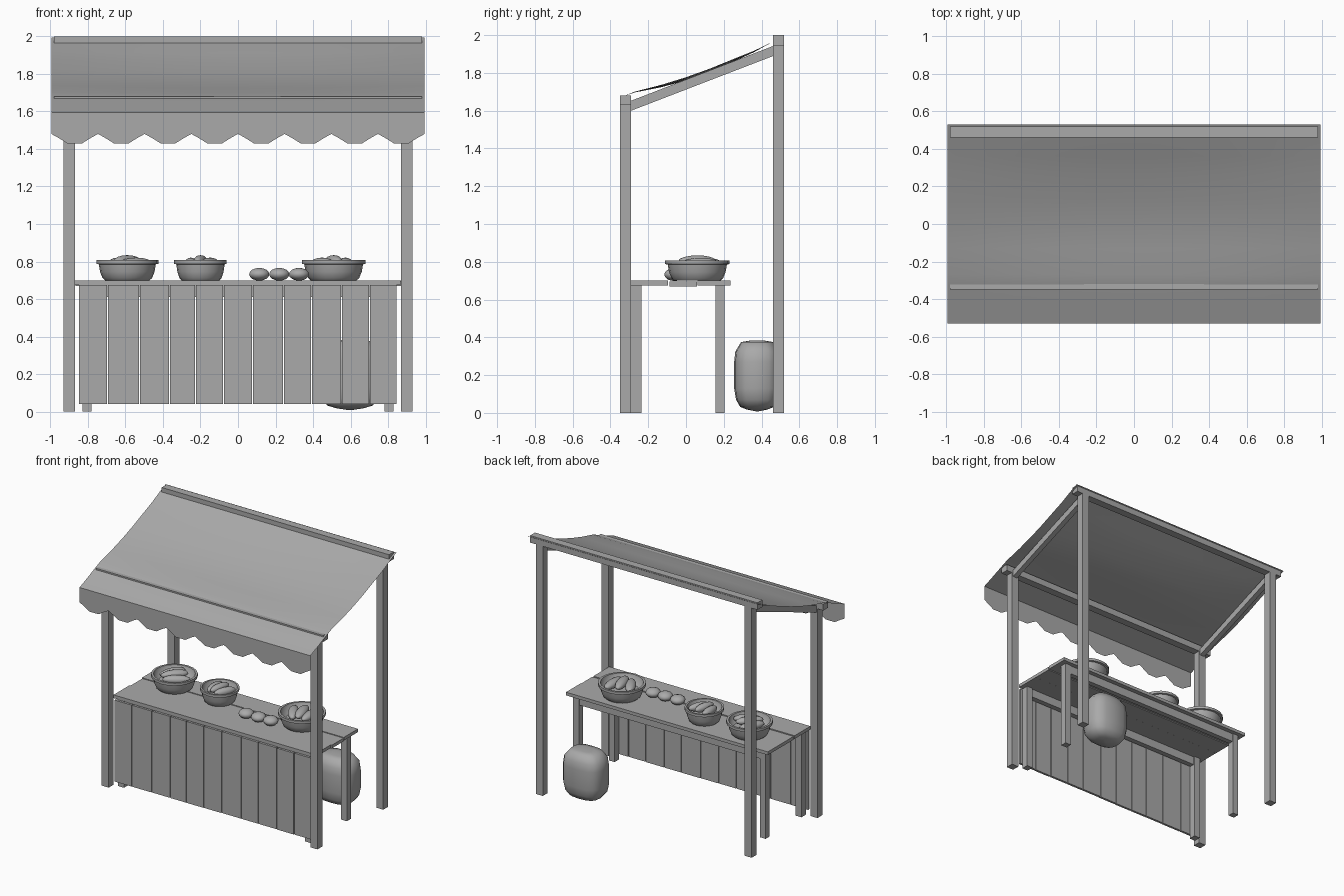
import bpy, bmesh, math, random
from mathutils import Vector

random.seed(4)
if "Cube" in bpy.data.objects:
    bpy.data.objects.remove(bpy.data.objects["Cube"], do_unlink=True)

grey = bpy.data.materials.new("plain grey")
grey.use_nodes = True
grey.diffuse_color = (0.4, 0.4, 0.4, 1)
grey.node_tree.nodes["Principled BSDF"].inputs["Base Color"].default_value = (0.4, 0.4, 0.4, 1)


def finish(name, bm, smooth=None, fix=True):
    if fix:
        bmesh.ops.recalc_face_normals(bm, faces=bm.faces)
    mesh = bpy.data.meshes.new(name)
    bm.to_mesh(mesh)
    bm.free()
    mesh.materials.append(grey)
    obj = bpy.data.objects.new(name, mesh)
    bpy.context.collection.objects.link(obj)
    if smooth:
        bpy.ops.object.select_all(action='DESELECT')
        obj.select_set(True)
        bpy.context.view_layer.objects.active = obj
        bpy.ops.object.shade_smooth_by_angle(angle=math.radians(smooth))
    return obj


def box(name, x, y, z):
    """Box from three (low, high) ranges."""
    bm = bmesh.new()
    bmesh.ops.create_cube(bm, size=1)
    for v in bm.verts:
        v.co = [r[0] if c < 0 else r[1] for c, r in zip(v.co, (x, y, z))]
    return finish(name, bm)


def rings(name, centre, profile, sides, shape, smooth):
    """Stack of closed rings; profile holds (scale, height) and ends are capped."""
    bm = bmesh.new()
    loops = []
    for r, z in profile:
        loops.append([bm.verts.new((centre[0] + r * px, centre[1] + r * py, centre[2] + z))
                      for px, py in (shape(2 * math.pi * i / sides) for i in range(sides))])
    for a, b in zip(loops, loops[1:]):
        for i in range(sides):
            j = (i + 1) % sides
            bm.faces.new((a[i], a[j], b[j], b[i]))
    bm.faces.new(loops[0])
    bm.faces.new(loops[-1])
    return finish(name, bm, smooth)


def blob(name, loc, size, turn=0):
    bm = bmesh.new()
    bmesh.ops.create_uvsphere(bm, u_segments=14, v_segments=8, radius=1)
    obj = finish(name, bm, 60)
    obj.location, obj.scale, obj.rotation_euler = loc, size, (0, 0, turn)
    return obj


def circle(a):
    return math.cos(a), math.sin(a)


# Frame posts, cross beams and sloping rafters
FRONT, BACK = (-0.35, -0.29), (0.46, 0.52)
for side, s in (("right", -1), ("left", 1)):
    xs = tuple(sorted((s * 0.87, s * 0.93)))
    box(f"front_post_{side}", xs, FRONT, (0, 1.64))
    box(f"back_post_{side}", xs, BACK, (0, 1.95))
    rafter = box(f"rafter_{side}", (s * 0.9 - 0.02, s * 0.9 + 0.02), (-0.3, 0.47), (0, 0.053))
    for v in rafter.data.vertices:
        v.co.z += 1.6 + (v.co.y + 0.29) * 0.385
box("front_beam", (-0.98, 0.98), FRONT, (1.63, 1.68))
box("back_beam", (-0.98, 0.98), BACK, (1.945, 2.0))

# Awning cloth, sagging towards the middle
bm = bmesh.new()
path = [(0.53, 1.995), (0.46, 1.965), (0.36, 1.917), (0.26, 1.877), (0.13, 1.824), (0, 1.777),
        (-0.13, 1.737), (-0.27, 1.701), (-0.33, 1.677), (-0.43, 1.635), (-0.53, 1.595)]
COLS = 16
rows = []
for y, z in path:
    sag = 0.018 * max(0, math.sin(math.pi * (y + 0.33) / 0.8)) if -0.33 < y < 0.46 else 0
    rows.append([bm.verts.new((x, y, z - sag * (1 - x * x)))
                 for x in (-0.995 + 1.99 * i / COLS for i in range(COLS + 1))])
for a, b in zip(rows, rows[1:]):
    for i in range(COLS):
        bm.faces.new((a[i], b[i], b[i + 1], a[i + 1]))
finish("awning_cloth", bm, 40, fix=False)

# Scalloped valance hanging from the front edge
bm = bmesh.new()
SCALLOP = [(0, 1.48), (0.16, 1.458), (0.34, 1.43), (0.66, 1.43), (0.84, 1.458)]
width = 1.99 / 8
edge = [(-0.995 + (n + t) * width, z) for n in range(8) for t, z in SCALLOP] + [(0.995, 1.48)]
top = [bm.verts.new((x, -0.53, 1.595)) for x, z in edge]
low = [bm.verts.new((x, -0.53, z)) for x, z in edge]
for i in range(len(edge) - 1):
    bm.faces.new((top[i], low[i], low[i + 1], top[i + 1]))
finish("valance", bm, fix=False)

# Counter: top planks, legs and rails
box("counter_plank_front", (-0.87, 0.865), (-0.29, -0.095), (0.675, 0.7))
box("counter_plank_middle", (-0.865, 0.87), (-0.088, 0.057), (0.67, 0.696))
box("counter_plank_back", (-0.87, 0.87), (0.06, 0.235), (0.675, 0.7))
for side, s in (("right", -1), ("left", 1)):
    xs = tuple(sorted((s * 0.78, s * 0.83)))
    box(f"front_leg_{side}", xs, (-0.29, -0.235), (0, 0.675))
    box(f"back_leg_{side}", xs, (0.155, 0.205), (0, 0.675))
box("back_rail", (-0.83, 0.83), (0.16, 0.2), (0.61, 0.675))
box("front_rail", (-0.83, 0.83), (-0.285, -0.245), (0.61, 0.675))

# Upright boards closing the front
joints = [-0.85, -0.696, -0.525, -0.365, -0.227, -0.077, 0.077, 0.243, 0.392, 0.552, 0.7, 0.848]
for i, (a, b) in enumerate(zip(joints, joints[1:])):
    back = -0.291 + random.uniform(-0.004, 0.001)
    box(f"front_board_{i + 1}", (a + 0.003, b - 0.003), (back - 0.018, back), (0.04, 0.674))

# Bowls with loaves
BOWL = [(0.72, 0), (0.8, 0.012), (0.88, 0.045), (0.92, 0.085), (1, 0.088), (1, 0.108),
        (0.9, 0.108), (0.84, 0.07), (0.7, 0.05)]
for n, (x, r) in enumerate(((-0.59, 0.165), (-0.2, 0.14), (0.51, 0.17)), 1):
    rings(f"bowl_{n}", (x, 0.06, 0.7), [(k * r, z) for k, z in BOWL], 20, circle, 35)
    turn = 0.35 + n * 0.5
    for k, off in enumerate((-0.38, 0, 0.38)):
        loc = Vector((x - off * r * math.sin(turn), 0.06 + off * r * math.cos(turn),
                      0.803 if k == 1 else 0.79))
        blob(f"loaf_{n}_{k + 1}", loc, (r * 0.62, r * 0.23, 0.031), turn + 0.25 * (k - 1))

# Row of round buns
for n, x in enumerate((0.113, 0.22, 0.325), 1):
    blob(f"bun_{n}", (x, -0.06, 0.732), (0.055, 0.055, 0.034))


# Stuffed sack behind the counter
def soft_square(a):
    c, s = math.cos(a), math.sin(a)
    return (0.163 * math.copysign(abs(c) ** 0.7, c), 0.122 * math.copysign(abs(s) ** 0.7, s))


SACK = [(0.05, 0.008), (0.45, 0.018), (0.74, 0.032), (0.92, 0.07), (1, 0.13), (1, 0.27),
        (0.95, 0.325), (0.7, 0.375), (0.35, 0.382)]
rings("sack", (0.597, 0.377, 0), SACK, 16, soft_square, 50)
